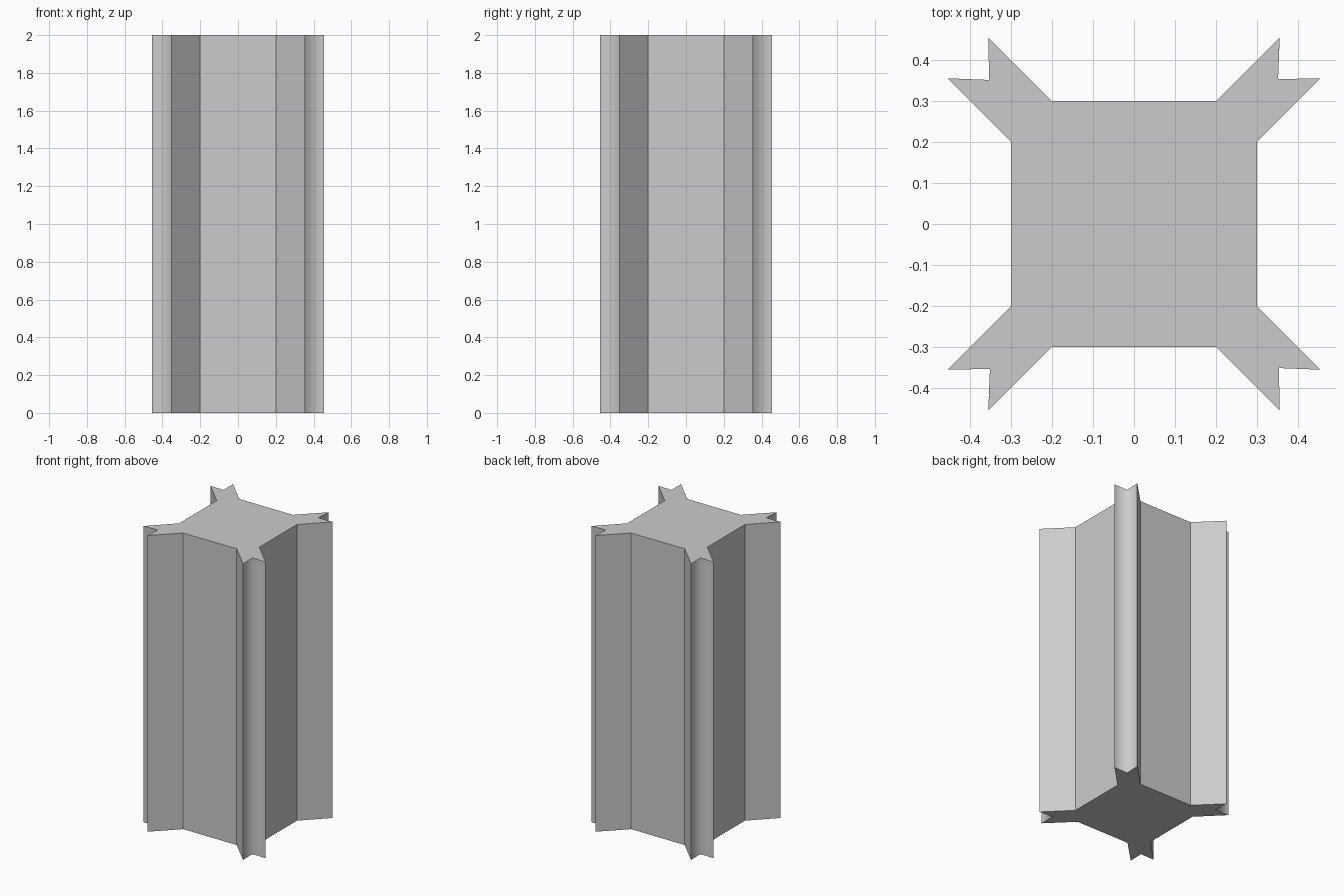
import bpy, bmesh
from math import pi
from mathutils import Matrix, Vector

if "Cube" in bpy.data.objects:
    bpy.data.objects.remove(bpy.data.objects["Cube"])

HEIGHT = 2.0

# One corner of the cross-section: arm root, tip, notch, tip, arm root
CORNER = [(0.30, 0.20), (0.455, 0.356), (0.352, 0.354), (0.356, 0.455), (0.20, 0.30)]
NOTCH = 2

# Repeat the corner four times around the centre
profile = []
for k in range(4):
    turn = Matrix.Rotation(k * pi / 2, 3, 'Z')
    profile += [turn @ Vector((x, y, 0)) for x, y in CORNER]

# Extrude the profile into a column
bm = bmesh.new()
bottom = [bm.verts.new(p) for p in profile]
top = [bm.verts.new(p + Vector((0, 0, HEIGHT))) for p in profile]
bm.faces.new(bottom[::-1])
bm.faces.new(top)
n = len(profile)
for i in range(n):
    j = (i + 1) % n
    bm.faces.new((bottom[i], bottom[j], top[j], top[i])).smooth = True

# Every edge is crisp except the softly shaded notch lines
for e in bm.edges:
    e.smooth = False
for i in range(NOTCH, n, len(CORNER)):
    bm.edges.get((bottom[i], top[i])).smooth = True

mesh = bpy.data.meshes.new("finned_column")
bm.to_mesh(mesh)
bm.free()
column = bpy.data.objects.new("finned_column", mesh)
bpy.context.collection.objects.link(column)
